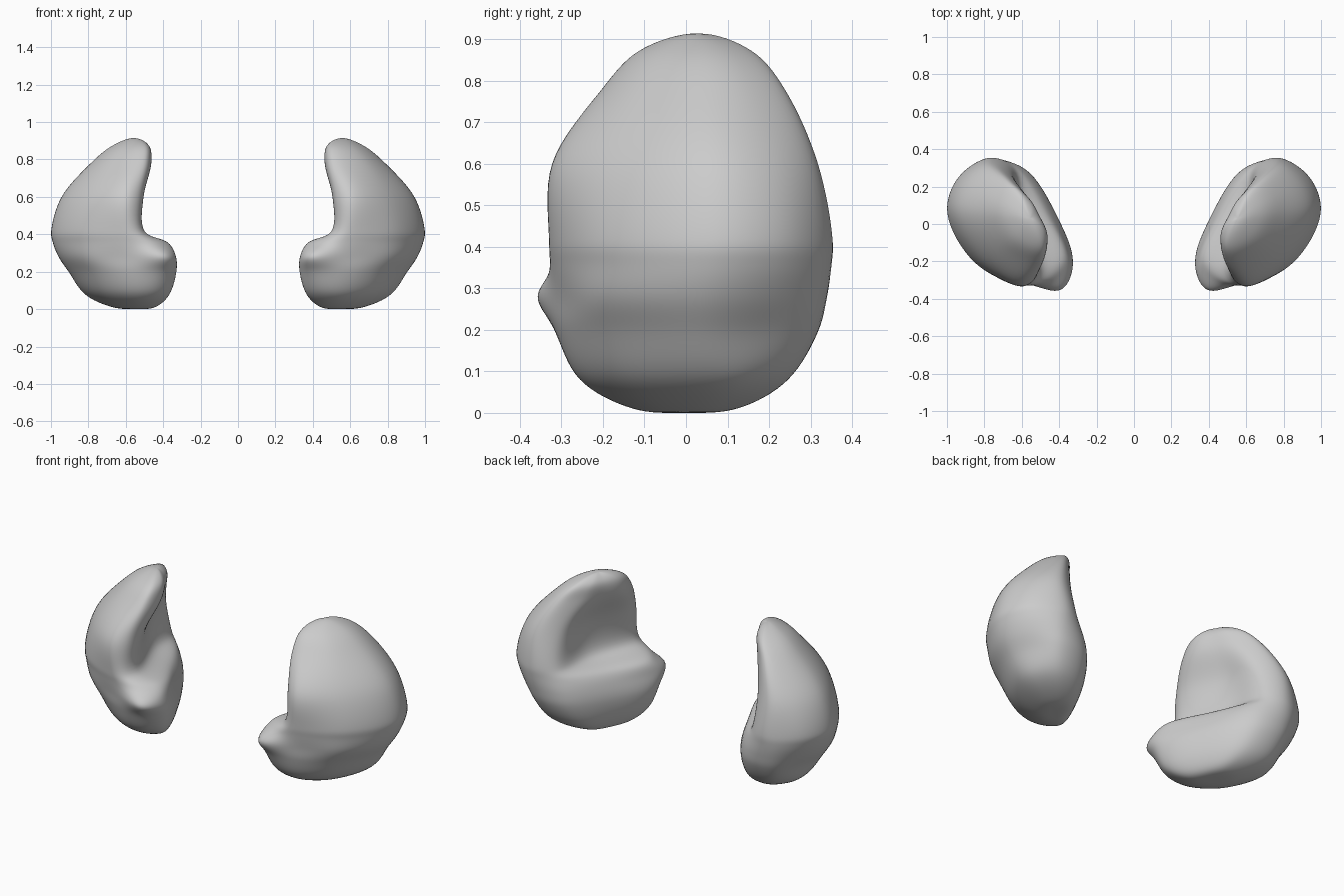
import bpy, bmesh
from mathutils import Vector

if "Cube" in bpy.data.objects:
    bpy.data.objects.remove(bpy.data.objects["Cube"])

# Horizontal outlines of the right-hand cup, bottom to top: height, then points
# front-inner, front, front-middle, outer-front, outer, outer-back, back, back-inner, inner
LEVELS = [
    (.08, (.365, -.17), (.44, -.245), (.56, -.25), (.72, -.15), (.815, .03), (.81, .14), (.72, .24), (.56, .22), (.44, .05)),
    (.20, (.328, -.20), (.40, -.305), (.56, -.305), (.77, -.20), (.905, .03), (.87, .19), (.77, .31), (.58, .29), (.41, .04)),
    (.28, (.33, -.23), (.39, -.355), (.56, -.32), (.82, -.21), (.96, .04), (.91, .22), (.78, .335), (.59, .30), (.42, .03)),
    (.355, (.37, -.19), (.44, -.30), (.57, -.327), (.84, -.21), (.99, .05), (.935, .24), (.78, .35), (.615, .30), (.47, .05)),
    (.415, (.50, -.23), (.53, -.31), (.60, -.33), (.85, -.21), (1.0, .06), (.94, .25), (.77, .355), (.64, .295), (.60, .06)),
    (.60, (.505, -.20), (.53, -.29), (.61, -.325), (.81, -.19), (.945, .06), (.89, .23), (.77, .32), (.645, .25), (.605, .05)),
    (.78, (.463, -.08), (.49, -.19), (.56, -.20), (.70, -.12), (.785, .04), (.77, .15), (.69, .24), (.585, .165), (.52, .05)),
]
BOTTOM, TOP = Vector((.56, 0, 0)), Vector((.555, .03, .915))
STEPS = 8


def hermite(p, t, k):
    """Point at fraction k between p[1] and p[2], with knots t (weighted tangents)."""
    def tangent(a, b, c, ta, tb, tc):
        return (b - a) / (tb - ta) - (c - a) / (tc - ta) + (c - b) / (tc - tb)
    h = t[2] - t[1]
    m1 = tangent(*p[:3], *t[:3]) * h
    m2 = tangent(*p[1:], *t[1:]) * h
    return (p[1] * (2*k**3 - 3*k**2 + 1) + m1 * (k**3 - 2*k**2 + k)
            + p[2] * (3*k**2 - 2*k**3) + m2 * (k**3 - k**2))


def span(p):
    """Smooth samples between the two middle points of four."""
    t = [0]
    for a, b in zip(p, p[1:]):
        t.append(t[-1] + max((b - a).length, 1e-4) ** 0.5)
    return [hermite(p, t, s / STEPS) for s in range(STEPS)]


def closed_curve(points):
    n = len(points)
    return [q for i in range(n) for q in span([points[(i + j) % n] for j in (-1, 0, 1, 2)])]


def shrunk(outline, pivot, scale, target):
    """Smaller copy of an outline, used to round off the two ends."""
    px, py, tx, ty, tz = *pivot, *target
    return [Vector((tx + scale * (p.x - px), ty + scale * (p.y - py), tz)) for p in outline]


def loft_rows(rows):
    """Smooth each column; it passes straight over both ends to the opposite side."""
    n, columns = len(rows[0]), []
    for c in range(n):
        o = (c + n // 2) % n
        col = [rows[1][o]] + [r[c] for r in rows] + [rows[-2][o]]
        columns.append([q for i in range(len(rows) - 1) for q in span(col[i:i + 4])])
    return list(zip(*columns))[1:]


def build_cup(name, side):
    outlines = [closed_curve([Vector((x, y, lv[0])) for x, y in lv[1:]]) for lv in LEVELS]
    n = len(outlines[0])
    foot = shrunk(outlines[0], (.60, 0), .5, (.56, 0, .01))
    tip = shrunk(outlines[-1], (.61, .03), .62, (.565, .03, .872))
    rows = loft_rows([[BOTTOM] * n, foot] + outlines + [tip, [TOP] * n])
    bm = bmesh.new()
    put = lambda p: bm.verts.new((p.x * side, p.y, min(max(p.z, 0), .915)))
    rings = [[put(p) for p in row] for row in rows]
    low, high = put(BOTTOM), put(TOP)
    for i in range(n):
        j = (i + 1) % n
        for a, b in zip(rings, rings[1:]):
            bm.faces.new((a[i], a[j], b[j], b[i]))
        bm.faces.new((low, rings[0][j], rings[0][i]))
        bm.faces.new((high, rings[-1][i], rings[-1][j]))
    bmesh.ops.recalc_face_normals(bm, faces=bm.faces)
    mesh = bpy.data.meshes.new(name)
    bm.to_mesh(mesh)
    bm.free()
    mesh.shade_smooth()
    obj = bpy.data.objects.new(name, mesh)
    bpy.context.collection.objects.link(obj)
    # soften the lofted surface
    mod = obj.modifiers.new("soften", 'SMOOTH')
    mod.factor, mod.iterations = 0.5, 8


# Mirrored pair
build_cup("right_cup", 1)
build_cup("left_cup", -1)
